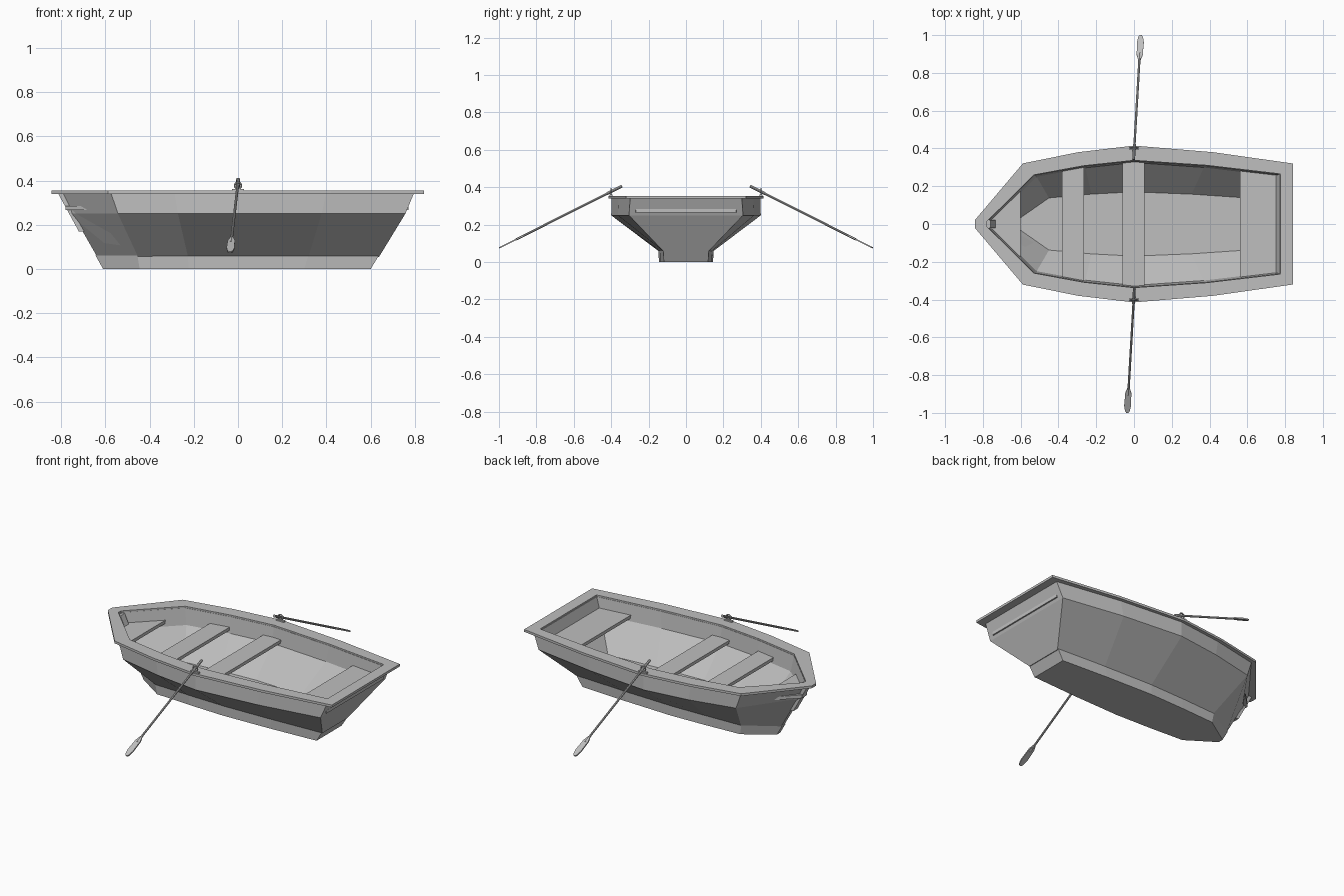
import bpy, bmesh, math
from mathutils import Vector, Matrix

if "Cube" in bpy.data.objects:
    bpy.data.objects.remove(bpy.data.objects["Cube"])

grey = bpy.data.materials.new("painted grey")
grey.diffuse_color = (0.52, 0.52, 0.52, 1)
grey.use_nodes = True
grey.node_tree.nodes["Principled BSDF"].inputs["Base Color"].default_value = grey.diffuse_color


def finish(name, bm):
    bmesh.ops.recalc_face_normals(bm, faces=bm.faces)
    me = bpy.data.meshes.new(name)
    bm.to_mesh(me)
    bm.free()
    me.materials.append(grey)
    ob = bpy.data.objects.new(name, me)
    bpy.context.collection.objects.link(ob)
    return ob


def loft(name, rings, closed=False):
    """Skin equal-length rings; cap the ends, or join last to first."""
    bm = bmesh.new()
    vs = [[bm.verts.new(p) for p in r] for r in rings]
    n = len(vs[0])
    pairs = list(zip(vs, vs[1:])) + ([(vs[-1], vs[0])] if closed else [])
    for a, b in pairs:
        for i in range(n):
            j = (i + 1) % n
            bm.faces.new((a[i], a[j], b[j], b[i]))
    if not closed:
        bm.faces.new(vs[0])
        bm.faces.new(vs[-1])
    return finish(name, bm)


def outline(z, tip, xc, yc, ymid, xs, ys, tw=0.016):
    """Boat-shaped ring: blunt bow tip, bow corner, widest point, stern corner."""
    half = [(tip, tw), (xc, yc), (xc / 2, yc + (ymid - yc) * 0.63), (0, ymid),
            (xs / 2, ymid + (ys - ymid) * 0.37), (xs, ys)]
    pts = half + [(x, -y) for x, y in reversed(half)]
    return [(x, y, z) for x, y in pts]


# Hull shell: outside from bottom to top, then inside down to the floor
loft("hull", [
    outline(0.055, -0.637, -0.452, 0.128, 0.142, 0.638, 0.118),
    outline(0.25, -0.748, -0.543, 0.305, 0.40, 0.757, 0.305),
    outline(0.345, -0.795, -0.575, 0.302, 0.397, 0.797, 0.298),
    outline(0.345, -0.775, -0.53, 0.258, 0.335, 0.772, 0.263),
    outline(0.25, -0.755, -0.515, 0.25, 0.325, 0.74, 0.255),
    outline(0.09, -0.625, -0.45, 0.138, 0.17, 0.61, 0.137),
])

# Flat-bottomed keel block
loft("keel", [
    outline(0.0, -0.61, -0.445, 0.125, 0.145, 0.60, 0.118),
    outline(0.062, -0.645, -0.455, 0.130, 0.147, 0.638, 0.122),
])

# Overhanging gunwale
rim_out = (-0.843, -0.588, 0.321, 0.415, 0.842, 0.32, 0.02)
rim_in = (-0.78, -0.53, 0.26, 0.337, 0.775, 0.265, 0.012)
loft("gunwale", [outline(0.34, *rim_out), outline(0.354, *rim_out),
                 outline(0.354, *rim_in), outline(0.34, *rim_in)], closed=True)

# Stem post down the bow
stem = [(-0.814, 0.342), (-0.72, 0.17), (-0.68, 0.17), (-0.76, 0.342)]
loft("stem_post", [[(x, y, z) for x, z in stem] for y in (-0.02, 0.02)])

# Seats, cut to the inside width of the hull
WIDTHS = [(-0.785, 0.02), (-0.535, 0.265), (-0.27, 0.309), (0, 0.337),
          (0.385, 0.31), (0.775, 0.268)]


def width(x):
    for (x0, y0), (x1, y1) in zip(WIDTHS, WIDTHS[1:]):
        if x <= x1:
            return y0 + (y1 - y0) * (x - x0) / (x1 - x0)
    return WIDTHS[-1][1]


for name, x0, x1 in (("bow_seat", -0.78, -0.60), ("front_seat", -0.38, -0.265),
                     ("rowing_seat", -0.06, 0.055), ("stern_seat", 0.56, 0.772)):
    xs = [x0] + [x for x, _ in WIDTHS if x0 < x < x1] + [x1]
    pts = [(x, width(x)) for x in xs] + [(x, -width(x)) for x in reversed(xs)]
    loft(name, [[(x, y, z) for x, y in pts] for z in (0.266, 0.285)])

# Oars and oarlocks, the second pair turned half round
handle, tip = Vector((0.002, -0.342, 0.406)), Vector((-0.036, -0.998, 0.076))
w = (tip - handle).normalized()
u = (Vector((1, 0, 0)) - w * w.x).normalized()
n = w.cross(u)
length = (tip - handle).length
frame = Matrix((u, n, w)).transposed().to_4x4()
frame.translation = handle
BLADE = [(0.006, -0.145), (0.016, -0.115), (0.018, -0.04), (0.012, -0.008), (0.005, 0)]

for side, turn in (("front", 0), ("back", math.pi)):
    spin = Matrix.Rotation(turn, 4, 'Z')

    bm = bmesh.new()
    for start, end, r in ((0, length - 0.1, 0.006), (0, 0.09, 0.0075)):
        bmesh.ops.create_cone(
            bm, cap_ends=True, segments=8, radius1=r, radius2=r, depth=end - start,
            matrix=spin @ frame @ Matrix.Translation((0, 0, (start + end) / 2)))
    finish(side + "_oar_shaft", bm)

    edge = BLADE + [(-a, b) for a, b in reversed(BLADE)]
    loft(side + "_oar_blade",
         [[spin @ frame @ Vector((a, t, length + b)) for a, b in edge]
          for t in (-0.004, 0.004)])

    # Oarlock plate, and a ring standing on it
    plate = [(-0.027, -0.408), (0.027, -0.408), (0.027, -0.394), (-0.027, -0.394)]
    loft(side + "_oarlock_plate",
         [[spin @ Vector((x, y, z)) for x, y in plate] for z in (0.352, 0.362)])
    rings = []
    for i in range(12):
        a = math.tau * i / 12
        ring = []
        for j in range(6):
            b = math.tau * j / 6
            r = 0.015 + 0.004 * math.cos(b)
            ring.append(spin @ Vector((r * math.cos(a), -0.401 + 0.004 * math.sin(b),
                                       0.377 + r * math.sin(a))))
        rings.append(ring)
    loft(side + "_oarlock_ring", rings, closed=True)
